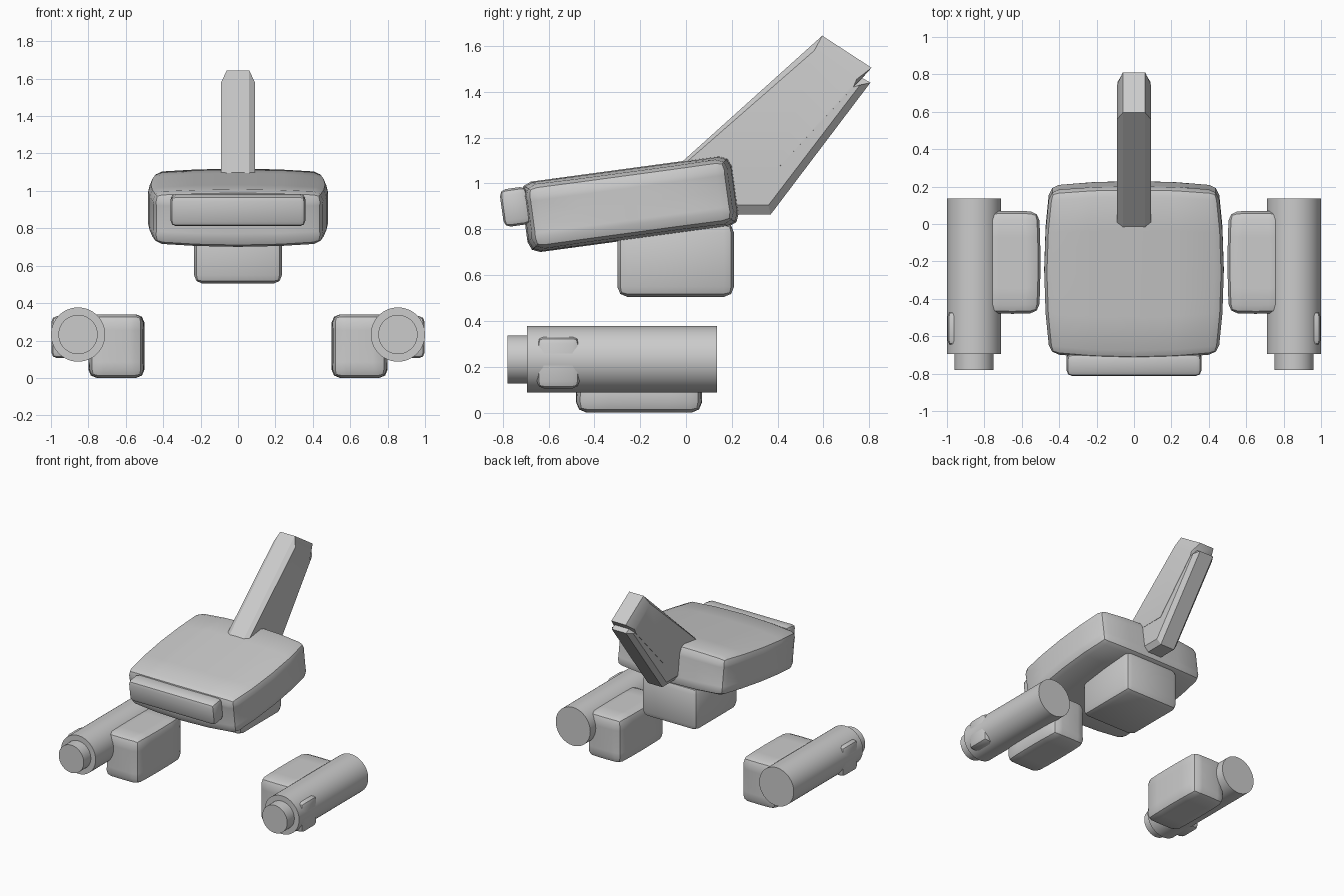
import bpy
import bmesh
import math
from mathutils import Matrix, Vector

if "Cube" in bpy.data.objects:
    bpy.data.objects.remove(bpy.data.objects["Cube"], do_unlink=True)

grey = bpy.data.materials.new("plain grey")
grey.use_nodes = True
colour = (0.6, 0.6, 0.6, 1)
grey.diffuse_color = colour
grey.node_tree.nodes["Principled BSDF"].inputs["Base Color"].default_value = colour


def finish(name, bm):
    """Turn a bmesh into a smooth-shaded object with sharp edges kept."""
    bmesh.ops.recalc_face_normals(bm, faces=bm.faces[:])
    mesh = bpy.data.meshes.new(name)
    bm.to_mesh(mesh)
    bm.free()
    mesh.materials.append(grey)
    obj = bpy.data.objects.new(name, mesh)
    bpy.context.collection.objects.link(obj)
    bpy.ops.object.select_all(action='DESELECT')
    obj.select_set(True)
    bpy.context.view_layer.objects.active = obj
    bpy.ops.object.shade_smooth_by_angle(angle=math.radians(30))
    return obj


def soft_box(name, centre, size, bevel, tilt=0, bulge=(0, 0, 0), segments=2):
    """Bevelled box whose sides swell slightly towards their middles."""
    bm = bmesh.new()
    bmesh.ops.create_cube(bm, size=2)
    if any(bulge):
        bmesh.ops.subdivide_edges(bm, edges=bm.edges[:], cuts=3, use_grid_fill=True)
    for v in bm.verts:
        u, w, _ = v.co
        swell = (1 - bulge[0] * w * w, 1 - bulge[1] * u * u, 1 - bulge[2] * u * u)
        v.co = Vector(c * s * k / 2 for c, s, k in zip(v.co, size, swell))
    sharp = [e for e in bm.edges if e.calc_face_angle(0) > 0.8]
    bmesh.ops.bevel(bm, geom=sharp, offset=bevel, segments=segments,
                    profile=0.5, affect='EDGES', clamp_overlap=True)
    bm.transform(Matrix.Translation(centre) @ Matrix.Rotation(math.radians(tilt), 4, 'X'))
    return finish(name, bm)


def cylinder(name, x, z, radius, front, back):
    bm = bmesh.new()
    bmesh.ops.create_cone(bm, cap_ends=True, segments=64, radius1=radius,
                          radius2=radius, depth=back - front)
    bm.transform(Matrix.Translation((x, (front + back) / 2, z))
                 @ Matrix.Rotation(math.pi / 2, 4, 'X'))
    return finish(name, bm)


def chamfered_slab(name, outer, inner, core, side):
    """Side profile lofted through four rings, chamfered towards both flanks."""
    bm = bmesh.new()
    rings = [[bm.verts.new((x, y, z)) for y, z in profile]
             for x, profile in ((-side, inner), (-core, outer), (core, outer), (side, inner))]
    n = len(outer)
    for a, b in zip(rings, rings[1:]):
        for i in range(n):
            bm.faces.new((a[i], a[(i + 1) % n], b[(i + 1) % n], b[i]))
    bm.faces.new(rings[0])
    bm.faces.new(rings[-1])
    return finish(name, bm)


# Tilted main body, front panel and the block beneath
soft_box("body", (0, -0.245, 0.91), (0.96, 0.93, 0.31), 0.05, 7.7, (0.06, 0.05, 0.1))
soft_box("front_panel", (0, -0.745, 0.898), (0.72, 0.12, 0.165), 0.028, 8)
soft_box("lower_block", (0, -0.045, 0.667), (0.47, 0.51, 0.325), 0.045)

# Raised fin, in an upper and a lower slab
chamfered_slab(
    "fin_upper",
    [(-0.05, 1.065), (0.595, 1.645), (0.81, 1.505), (0.76, 1.45), (0.41, 1.065)],
    [(-0.03, 1.065), (0.56, 1.58), (0.745, 1.455), (0.73, 1.42), (0.40, 1.065)],
    0.06, 0.09)
chamfered_slab(
    "fin_lower",
    [(0.1, 0.865), (0.37, 0.865), (0.805, 1.44), (0.77, 1.46), (0.41, 1.08), (0.1, 1.08)],
    [(0.1, 0.905), (0.36, 0.905), (0.76, 1.43), (0.73, 1.42), (0.40, 1.07), (0.1, 1.07)],
    0.06, 0.088)

# Side units: tube, nozzle, inner block and outer pad on each side
for side, s in (("left", 1), ("right", -1)):
    cylinder(side + "_tube", s * 0.855, 0.232, 0.145, -0.695, 0.135)
    cylinder(side + "_nozzle", s * 0.855, 0.232, 0.105, -0.78, -0.68)
    soft_box(side + "_inner_block", (s * 0.65, -0.205, 0.17), (0.3, 0.55, 0.34),
             0.045, bulge=(0.05, 0.02, 0))
    soft_box(side + "_outer_pad", (s * 0.935, -0.558, 0.218), (0.125, 0.185, 0.225), 0.03)
